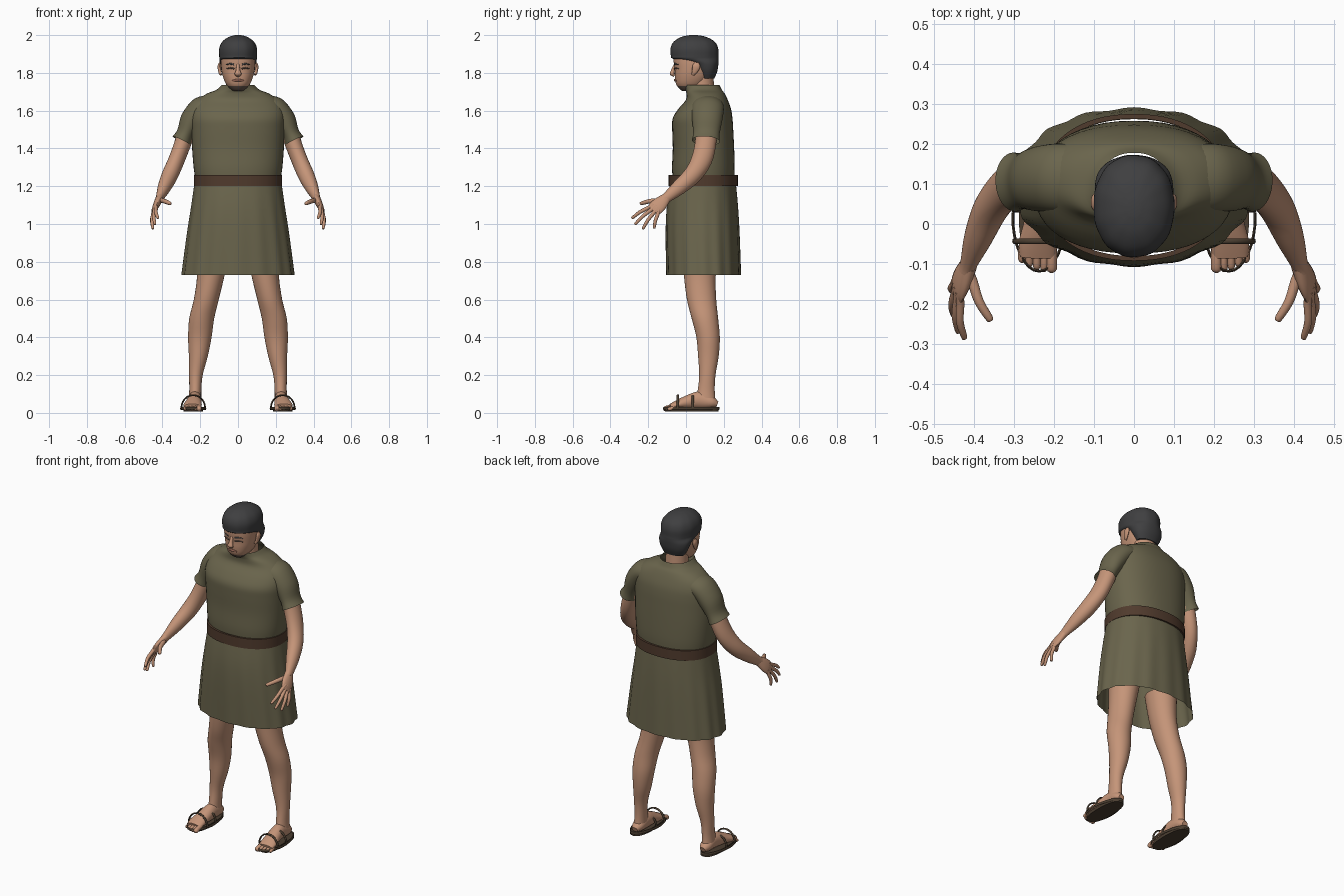
import bpy, bmesh, math
from mathutils import Vector

if "Cube" in bpy.data.objects:
    bpy.data.objects.remove(bpy.data.objects["Cube"], do_unlink=True)


def material(name, rgb):
    mat = bpy.data.materials.new(name)
    mat.use_nodes = True
    colour = (*rgb, 1)
    mat.diffuse_color = colour
    shader = mat.node_tree.nodes["Principled BSDF"]
    shader.inputs["Base Color"].default_value = colour
    shader.inputs["Roughness"].default_value = 0.8
    return mat


SKIN = material("skin", (0.56, 0.30, 0.19))
CLOTH = material("olive cloth", (0.145, 0.13, 0.073))
LEATHER = material("brown leather", (0.08, 0.043, 0.026))
SANDAL = material("sandal leather", (0.07, 0.048, 0.03))
HAIR = material("dark hair", (0.05, 0.05, 0.052))
STUBBLE = material("chin stubble", (0.13, 0.09, 0.07))
LIPS = material("lips", (0.30, 0.13, 0.09))


def blend(a, b, c, d, t):
    """Smooth curve through b and c."""
    return 0.5 * (2 * b + (c - a) * t + (2 * a - 5 * b + 4 * c - d) * t ** 2
                  + (3 * b - a - 3 * c + d) * t ** 3)


def loft(name, rings, mat, sides=32, steps=4, cap=True, power=2, pleat=0, pleats=12):
    """Skin a surface over rings, each a centre and two radius vectors."""
    last = len(rings) - 1
    smooth = []
    for i in range(last):
        near = [rings[max(i - 1, 0)], rings[i], rings[i + 1], rings[min(i + 2, last)]]
        for k in range(steps):
            smooth.append([blend(*(r[j] for r in near), k / steps) for j in range(3)])
    smooth.append(rings[-1])
    bm = bmesh.new()
    loops = []
    for i, (centre, u, v) in enumerate(smooth):
        loop = []
        for k in range(sides):
            a = math.tau * k / sides
            c, s = (math.copysign(abs(f) ** (2 / power), f) for f in (math.cos(a), math.sin(a)))
            fold = 1 + pleat * math.cos(pleats * a) * i / len(smooth)
            loop.append(bm.verts.new(centre + (u * c + v * s) * fold))
        loops.append(loop)
    for low, high in zip(loops, loops[1:]):
        for k in range(sides):
            n = (k + 1) % sides
            bm.faces.new((low[k], low[n], high[n], high[k]))
    if cap:
        bm.faces.new(loops[0])
        bm.faces.new(loops[-1])
    bmesh.ops.recalc_face_normals(bm, faces=bm.faces)
    mesh = bpy.data.meshes.new(name)
    bm.to_mesh(mesh)
    bm.free()
    mesh.materials.append(mat)
    obj = bpy.data.objects.new(name, mesh)
    bpy.context.collection.objects.link(obj)
    bpy.ops.object.select_all(action="DESELECT")
    obj.select_set(True)
    bpy.context.view_layer.objects.active = obj
    bpy.ops.object.shade_smooth_by_angle(angle=math.radians(45))
    return obj


def level(z, half, front, back, x=0):
    """Horizontal ring from its height, half width, and front and back y."""
    return (Vector((x, (front + back) / 2, z)), Vector((half, 0, 0)),
            Vector((0, (back - front) / 2, 0)))


def stack(name, rows, mat, **kw):
    return loft(name, [level(*r) for r in rows], mat, **kw)


def limb(name, points, mat, ref=(1, 0, 0), side=1, **kw):
    """Tube along points (x, y, z, radius along ref, other radius)."""
    flip = Vector((side, 1, 1))
    path = [Vector(p[:3]) * flip for p in points]
    rings = []
    for i, p in enumerate(points):
        t = (path[min(i + 1, len(path) - 1)] - path[max(i - 1, 0)]).normalized()
        r = Vector(ref) * flip
        u = (r - t * r.dot(t)).normalized()
        rings.append((path[i], u * p[3], t.cross(u) * p[4] * side))
    return loft(name, rings, mat, **kw)


# Tunic: upper part with open collar, and pleated skirt
stack("tunic_top", [
    (1.235, .225, -.07, .255), (1.3, .235, -.074, .258), (1.4, .243, -.07, .255),
    (1.5, .248, -.073, .25), (1.56, .25, -.07, .246), (1.61, .242, -.04, .238),
    (1.655, .215, -.002, .222), (1.69, .165, .002, .205), (1.71, .115, -.004, .19),
    (1.735, .088, -.012, .178)], CLOTH, cap=False, power=2.3, sides=48)
stack("tunic_skirt", [
    (1.235, .228, -.08, .262), (1.1, .246, -.1, .274), (.95, .268, -.106, .282),
    (.73, .296, -.102, .289)], CLOTH, cap=False, power=2.15, sides=96, pleat=.016, pleats=16)

# Belt: a flat band with thickness
outer, inner = (.234, -.092, .275), (.222, -.08, .263)
stack("belt", [(1.2, *outer), (1.26, *outer), (1.26, *inner), (1.2, *inner), (1.2, *outer)],
      LEATHER, steps=1, cap=False, power=2.2, sides=64)

# Neck and head, with stubble on the chin
stack("neck", [(1.62, .075, .02, .16), (1.7, .064, .022, .15), (1.8, .064, .02, .145)], SKIN)
head = stack("head", [
    (1.703, .018, -.015, .03), (1.712, .038, -.031, .06), (1.74, .063, -.052, .1),
    (1.78, .08, -.059, .13), (1.82, .088, -.06, .14), (1.87, .09, -.066, .145),
    (1.92, .085, -.06, .14), (1.96, .055, -.03, .11)], SKIN, power=2.3, sides=40)
head.data.materials.append(STUBBLE)
for face in head.data.polygons:
    if face.center.z < 1.733 and face.center.y < .005:
        face.material_index = 1

# Hair: cap on top, running down the back and in front of the ears
stack("hair", [
    (1.77, .066, .075, .15), (1.81, .087, .055, .166), (1.85, .097, .02, .172),
    (1.875, .099, -.07, .173), (1.89, .1, -.08, .172), (1.93, .1, -.082, .17),
    (1.965, .084, -.065, .152), (1.99, .05, -.025, .108), (2, .015, .02, .06)],
    HAIR, power=2.15, sides=48, pleat=.012, pleats=11)

# Nose and mouth
limb("nose", [(0, -.056, 1.85, .008, .006), (0, -.068, 1.815, .011, .01),
              (0, -.074, 1.795, .018, .012), (0, -.062, 1.783, .011, .006)], SKIN, sides=16)
limb("mouth", [(-.03, -.051, 1.758, .004, .003), (0, -.059, 1.762, .007, .006),
               (.03, -.051, 1.758, .004, .003)], LIPS, ref=(0, 0, 1), sides=12)

for label, s in (("left", 1), ("right", -1)):
    # Ear, eyebrow and eye
    limb(label + "_ear", [(.09, .035, 1.79, .006, .008), (.096, .045, 1.805, .008, .014),
                          (.099, .055, 1.835, .009, .021), (.096, .058, 1.855, .004, .01)],
         SKIN, side=s, sides=16)
    for part, z, thick, mat in (("_eyebrow", 1.848, .005, HAIR), ("_eye", 1.826, .004, STUBBLE)):
        limb(label + part, [(.02, -.06, z - .004, thick, .004), (.04, -.055, z, thick, .004),
                            (.062, -.04, z - .004, thick / 2, .003)],
             mat, ref=(0, 0, 1), side=s, sides=10)

    # Sleeve with flared open cuff
    limb(label + "_sleeve", [
        (.13, .115, 1.625, .085, .06), (.195, .115, 1.61, .086, .064),
        (.245, .112, 1.55, .08, .061), (.278, .108, 1.48, .07, .047),
        (.298, .105, 1.44, .074, .054)], CLOTH, ref=(0, 1, 0), side=s, cap=False)

    # Arm
    limb(label + "_arm", [
        (.25, .11, 1.56, .05, .055), (.288, .105, 1.44, .045, .056),
        (.325, .083, 1.34, .043, .055), (.36, .035, 1.26, .043, .048),
        (.39, -.035, 1.195, .035, .04), (.412, -.095, 1.145, .022, .028),
        (.418, -.115, 1.13, .02, .026)], SKIN, side=s)

    # Palm, fingers and thumb
    across = (-.2, -.8, .5)
    limb(label + "_palm", [
        (.412, -.1, 1.143, .025, .02), (.427, -.132, 1.112, .038, .019),
        (.438, -.157, 1.088, .041, .015), (.443, -.174, 1.07, .036, .01)],
        SKIN, ref=across, side=s, sides=20)
    for finger, base, tip in (
            ("index", (.434, -.198, 1.087), (.424, -.288, 1.03)),
            ("middle", (.441, -.183, 1.076), (.44, -.272, .997)),
            ("ring", (.446, -.167, 1.064), (.452, -.23, .973)),
            ("little", (.449, -.149, 1.054), (.452, -.17, .976)),
            ("thumb", (.405, -.14, 1.125), (.358, -.243, 1.108))):
        a, b = Vector(base), Vector(tip)
        bend = Vector((.006, -.002, .004))
        size = .012 if finger == "thumb" else .0095
        spine = [(a - (b - a) * .3, 1), (a, 1.1), (a.lerp(b, .5) + bend, 1),
                 (a.lerp(b, .93), .8), (b, .3)]
        limb(f"{label}_{finger}_finger", [(*p, size * w, size * w) for p, w in spine],
             SKIN, ref=across, side=s, sides=12, steps=3)

    # Leg
    stack(label + "_leg", [(z, w, f, b, x * s) for z, w, f, b, x in (
        (.86, .085, -.02, .17, .13), (.72, .072, -.01, .157, .145),
        (.6, .066, .005, .16, .168), (.5, .066, .03, .17, .192),
        (.4, .062, .055, .179, .202), (.3, .05, .064, .173, .21),
        (.2, .036, .07, .156, .223), (.12, .032, .062, .152, .226),
        (.06, .034, .05, .157, .228))], SKIN)

    # Foot and toes
    limb(label + "_foot", [
        (.228, .166, .045, .018, .015), (.228, .135, .056, .034, .032),
        (.228, .07, .068, .036, .046), (.234, 0, .055, .042, .034),
        (.24, -.05, .042, .048, .023), (.241, -.083, .034, .044, .014)], SKIN, side=s)
    for i in range(5):
        x, tip, size = .206 + i * .0185, -.119 + .0015 * i * i, .0135 if i == 0 else .0095
        limb(f"{label}_toe_{i + 1}", [
            (x, -.06, .034, size, size), (x, tip + .025, .027, size, size),
            (x, tip + .007, .02, size, size), (x, tip, .016, size / 2, size / 2)],
            SKIN, side=s, sides=12)

    # Sandal: sole, raised rim and two arched straps
    cx = .237
    stack(label + "_sole", [(z, .051, -.105, .172, cx * s) for z in (.008, .026)],
          SANDAL, steps=1, power=2.5)
    rim = []
    for k in range(33):
        a = math.tau * k / 32
        y = .028 + .146 * math.sin(a)
        wide = .067 - .06 * max(y, 0)
        rim.append((cx + wide * math.cos(a), y, .024, .008, .0035))
    limb(label + "_sandal_rim", rim, SANDAL, ref=(0, 0, 1), side=s, sides=8, steps=1)
    for part, y in (("_toe_strap", -.043), ("_ankle_strap", .036)):
        arch = []
        for k in range(13):
            a = math.pi * k / 12
            arch.append((cx + .063 * math.cos(a), y, .026 + .068 * math.sin(a), .007, .0045))
        limb(label + part, arch, SANDAL, ref=(0, 1, 0), side=s, sides=8, steps=1)
